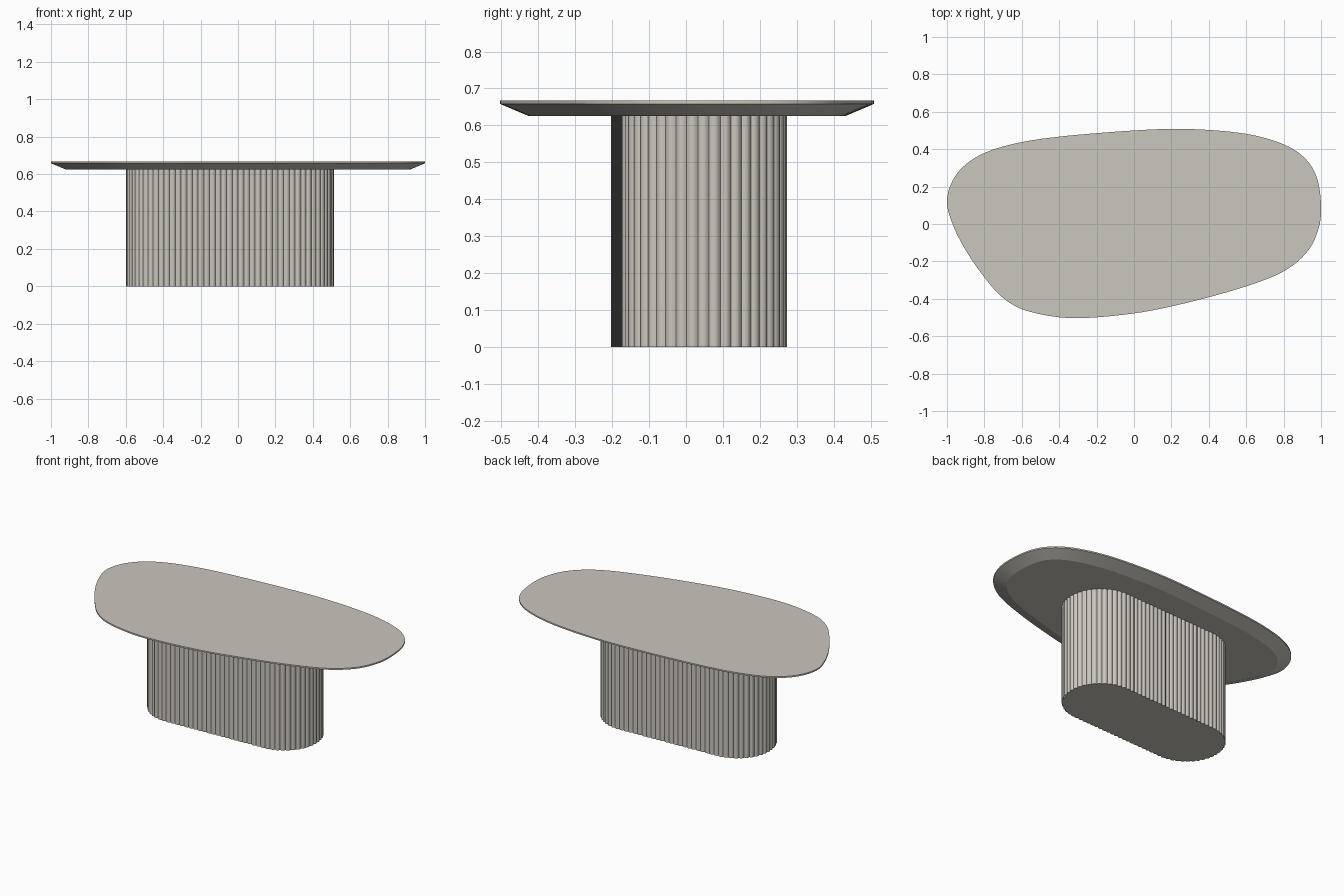
import bpy, bmesh, math
from mathutils import Vector

if "Cube" in bpy.data.objects:
    bpy.data.objects.remove(bpy.data.objects["Cube"])

stone = bpy.data.materials.new("warm_grey_stone")
stone.diffuse_color = (0.60, 0.57, 0.51, 1)
stone.use_nodes = True
stone.node_tree.nodes["Principled BSDF"].inputs["Base Color"].default_value = stone.diffuse_color


def loft(name, rings, angle):
    """Closed solid from a stack of rings, each a list of 3D points."""
    bm = bmesh.new()
    loops = [[bm.verts.new(p) for p in ring] for ring in rings]
    n = len(loops[0])
    for a, b in zip(loops, loops[1:]):
        for i in range(n):
            j = (i + 1) % n
            bm.faces.new((a[i], a[j], b[j], b[i]))
    bm.faces.new(loops[0][::-1])
    bm.faces.new(loops[-1])
    bmesh.ops.recalc_face_normals(bm, faces=bm.faces[:])
    mesh = bpy.data.meshes.new(name)
    bm.to_mesh(mesh)
    bm.free()
    mesh.materials.append(stone)
    obj = bpy.data.objects.new(name, mesh)
    bpy.context.collection.objects.link(obj)
    bpy.ops.object.select_all(action='DESELECT')
    obj.select_set(True)
    bpy.context.view_layer.objects.active = obj
    bpy.ops.object.shade_smooth_by_angle(angle=math.radians(angle))
    return obj


def spline(pts, steps):
    """Closed Catmull-Rom curve through the points."""
    out, n = [], len(pts)
    for i in range(n):
        p0, p1, p2, p3 = (Vector(pts[(i + k) % n]) for k in (-1, 0, 1, 2))
        for s in range(steps):
            t = s / steps
            out.append(0.5 * (2 * p1 + (p2 - p0) * t + (2 * p0 - 5 * p1 + 4 * p2 - p3) * t * t
                              + (3 * p1 - p0 - 3 * p2 + p3) * t ** 3))
    return out


def inset(curve, d):
    """Move a counter-clockwise curve inwards by d."""
    out, n = [], len(curve)
    for i, p in enumerate(curve):
        t = (curve[(i + 2) % n] - curve[i - 2]).normalized()
        out.append(p + Vector((-t.y, t.x)) * d)
    return out


def at(curve, z):
    return [(p.x, p.y, z) for p in curve]


# Pebble shaped top with a bevelled underside, outline counter-clockwise
outline = [(1.0, 0.09), (0.98, 0.24), (0.915, 0.35), (0.79, 0.43), (0.58, 0.485), (0.28, 0.508),
           (0.0, 0.5), (-0.4, 0.467), (-0.65, 0.427), (-0.83, 0.365), (-0.95, 0.265), (-1.0, 0.13),
           (-0.97, 0.0), (-0.9, -0.14), (-0.8, -0.285), (-0.7, -0.395), (-0.57, -0.465),
           (-0.33, -0.503), (0.0, -0.478), (0.3, -0.417), (0.6, -0.333), (0.8, -0.253),
           (0.925, -0.15), (0.985, -0.03)]
edge = spline(outline, 8)
loft("table_top", [at(inset(edge, 0.078), 0.625), at(edge, 0.658), at(edge, 0.667)], 15)

# Reeded pedestal: half-round ribs along a slightly turned stadium
HALF, RAD, BUMP, RIBS, SEG = 0.332, 0.224, 0.008, 88, 6
CENTRE, TURN = Vector((-0.043, 0.035)), math.radians(2.5)
core = RAD - BUMP
straight, arc = 2 * HALF, math.pi * core


def stadium(s):
    """Point and outward normal at distance s along the core outline."""
    half = straight + arc
    flip = -1 if s >= half else 1
    s %= half
    if s < straight:
        p, n = Vector((-HALF + s, -core)), Vector((0, -1))
    else:
        a = (s - straight) / core - math.pi / 2
        n = Vector((math.cos(a), math.sin(a)))
        p = Vector((HALF, 0)) + n * core
    return p * flip, n * flip


ribs = []
for i in range(RIBS * SEG):
    p, n = stadium(2 * (straight + arc) * i / (RIBS * SEG))
    u = 2 * (i % SEG) / SEG - 1
    p = p + n * BUMP * (1 - u * u)
    c, s = math.cos(TURN), math.sin(TURN)
    ribs.append(CENTRE + Vector((c * p.x - s * p.y, s * p.x + c * p.y)))
loft("reeded_pedestal", [at(ribs, 0.0), at(ribs, 0.626)], 35)
